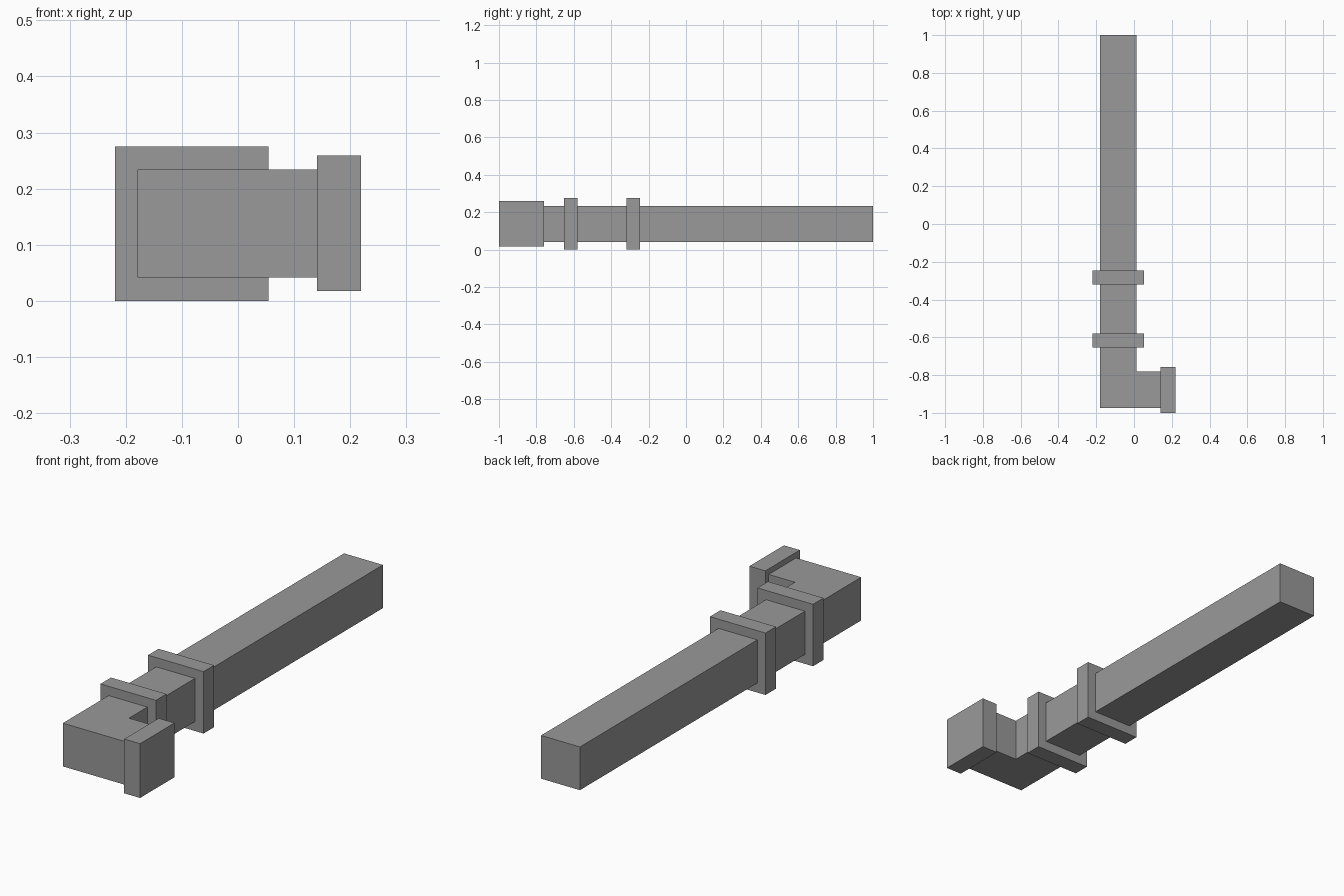
import bpy
import bmesh
from mathutils import Vector

cube = bpy.data.objects.get("Cube")
if cube:
    bpy.data.objects.remove(cube, do_unlink=True)

# Single grey material
GREY = (0.32, 0.32, 0.32, 1)
grey = bpy.data.materials.new("grey metal")
grey.use_nodes = True
grey.diffuse_color = GREY
grey.node_tree.nodes["Principled BSDF"].inputs["Base Color"].default_value = GREY


def extrude_outline(name, outline, bottom, top):
    """Extrude a flat xy outline from bottom to top as a closed solid."""
    bm = bmesh.new()
    face = bm.faces.new([bm.verts.new((x, y, bottom)) for x, y in outline])
    result = bmesh.ops.extrude_face_region(bm, geom=[face])
    verts = [v for v in result["geom"] if isinstance(v, bmesh.types.BMVert)]
    bmesh.ops.translate(bm, verts=verts, vec=Vector((0, 0, top - bottom)))
    bmesh.ops.recalc_face_normals(bm, faces=bm.faces)
    mesh = bpy.data.meshes.new(name)
    bm.to_mesh(mesh)
    bm.free()
    mesh.materials.append(grey)
    obj = bpy.data.objects.new(name, mesh)
    bpy.context.collection.objects.link(obj)
    return obj


def block(name, x0, x1, y0, y1, bottom, top):
    return extrude_outline(name, [(x0, y0), (x1, y0), (x1, y1), (x0, y1)], bottom, top)


# Square pipe with a right-angle elbow at the front
LEFT, RIGHT = -0.179, 0.012
FRONT, ELBOW = -0.974, -0.782
pipe = [(LEFT, FRONT), (0.16, FRONT), (0.16, ELBOW),
        (RIGHT, ELBOW), (RIGHT, 1.0), (LEFT, 1.0)]
extrude_outline("elbow_pipe", pipe, 0.042, 0.234)

# Flange closing the short arm
block("end_flange", 0.141, 0.219, -1.0, -0.758, 0.018, 0.259)

# Two collars around the long arm
for name, y in (("front_collar", -0.616), ("rear_collar", -0.282)):
    block(name, -0.219, 0.054, y - 0.037, y + 0.037, 0.0, 0.275)
